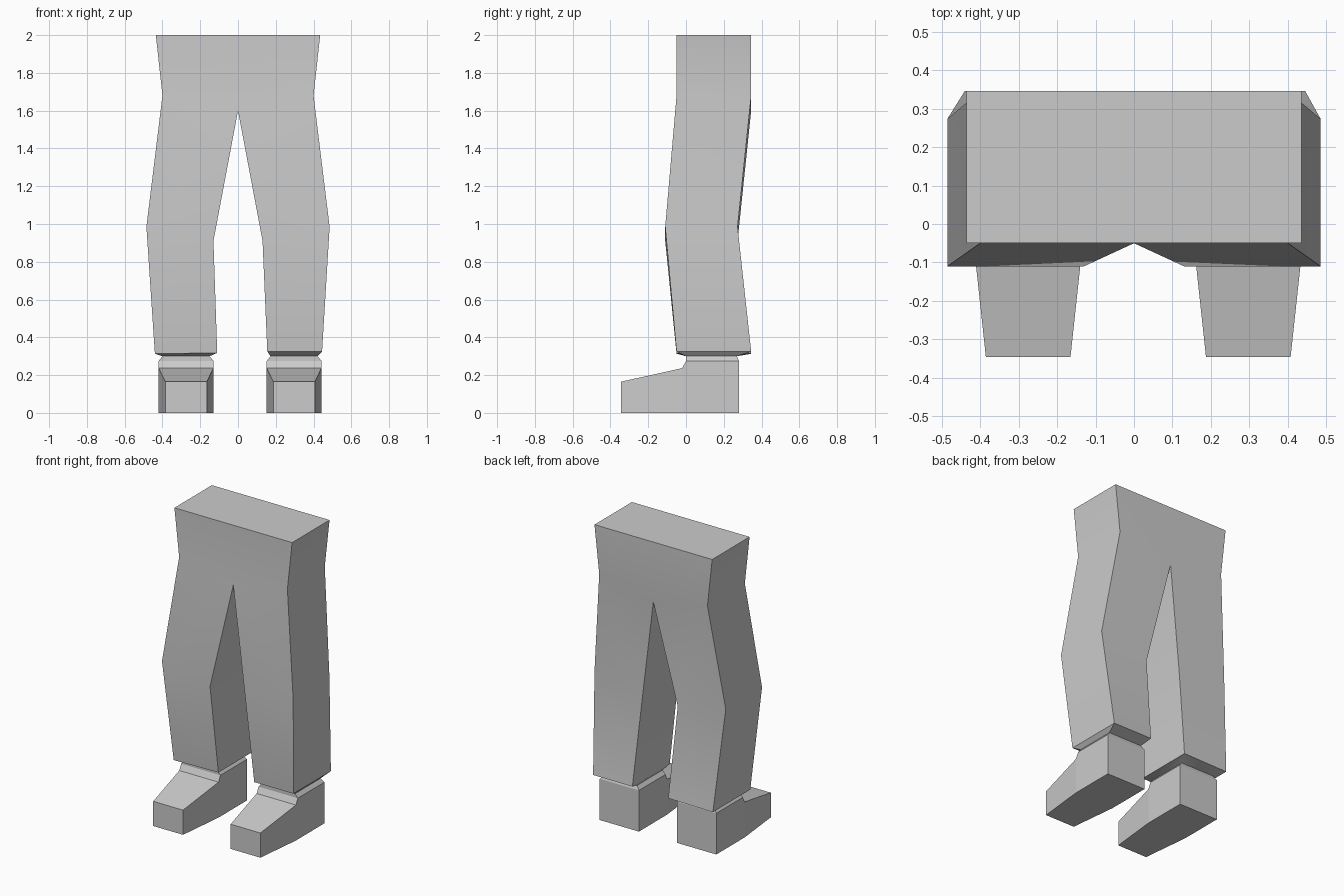
import bpy, bmesh

if "Cube" in bpy.data.objects:
    bpy.data.objects.remove(bpy.data.objects["Cube"])


def finish(bm, name, angle):
    bmesh.ops.remove_doubles(bm, verts=bm.verts, dist=0.001)
    bmesh.ops.recalc_face_normals(bm, faces=bm.faces)
    mesh = bpy.data.meshes.new(name)
    bm.to_mesh(mesh)
    bm.free()
    ob = bpy.data.objects.new(name, mesh)
    bpy.context.collection.objects.link(ob)
    bpy.ops.object.select_all(action='DESELECT')
    ob.select_set(True)
    bpy.context.view_layer.objects.active = ob
    if angle:
        bpy.ops.object.shade_smooth_by_angle(angle=angle)
    return ob


# Trousers: two lofted halves meeting on the centre line.
# Ring = outer x, outer z, inner x, inner z, front y, back y
def trouser_half(bm, side, hem, ankle_x):
    rings = [(0.435, 2.0, 0, 2.0, -0.05, 0.345),
             (0.40, 1.68, 0, 1.60, -0.05, 0.345),
             (0.485, 0.985, 0.13, 0.91, -0.11, 0.273),
             hem,
             (ankle_x + 0.125, 0.30, ankle_x - 0.125, 0.30, 0.0, 0.27)]
    loops = []
    for xo, zo, xi, zi, yf, yb in rings:
        loops.append([bm.verts.new((side * x, y, z)) for x, y, z in
                      ((xo, yf, zo), (xo, yb, zo), (xi, yb, zi), (xi, yf, zi))])
    bm.faces.new(loops[0])
    for k, (a, b) in enumerate(zip(loops, loops[1:])):
        for i in range(4):
            if k == 0 and i == 2:      # no wall inside the pelvis
                continue
            j = (i + 1) % 4
            bm.faces.new((a[i], a[j], b[j], b[i]))


# Shoe: side profile (y, z, half width) bridged across x
PROFILE = [(-0.345, 0, 0.11), (-0.02, 0, 0.145), (0.28, 0, 0.145),
           (0.28, 0.275, 0.145), (0.27, 0.30, 0.125), (0.0, 0.30, 0.125),
           (0.0, 0.275, 0.145), (-0.02, 0.237, 0.145), (-0.345, 0.165, 0.11)]
SIDES = [(0, 1, 7, 8), (1, 2, 3, 6, 7), (3, 4, 5, 6)]


def shoe(name, cx):
    bm = bmesh.new()
    left, right = ([bm.verts.new((cx + s * w, y, z)) for y, z, w in PROFILE]
                   for s in (-1, 1))
    n = len(PROFILE)
    for i in range(n):
        j = (i + 1) % n
        bm.faces.new((left[i], left[j], right[j], right[i]))
    for ids in SIDES:
        bm.faces.new([left[i] for i in ids])
        bm.faces.new([right[i] for i in reversed(ids)])
    return finish(bm, name, 0)


bm = bmesh.new()
trouser_half(bm, 1, (0.445, 0.325, 0.155, 0.325, -0.05, 0.345), 0.297)
trouser_half(bm, -1, (0.44, 0.313, 0.11, 0.318, -0.05, 0.345), 0.275)
finish(bm, "trousers", 0.52)

shoe("shoe_right", 0.297)
shoe("shoe_left", -0.275)
